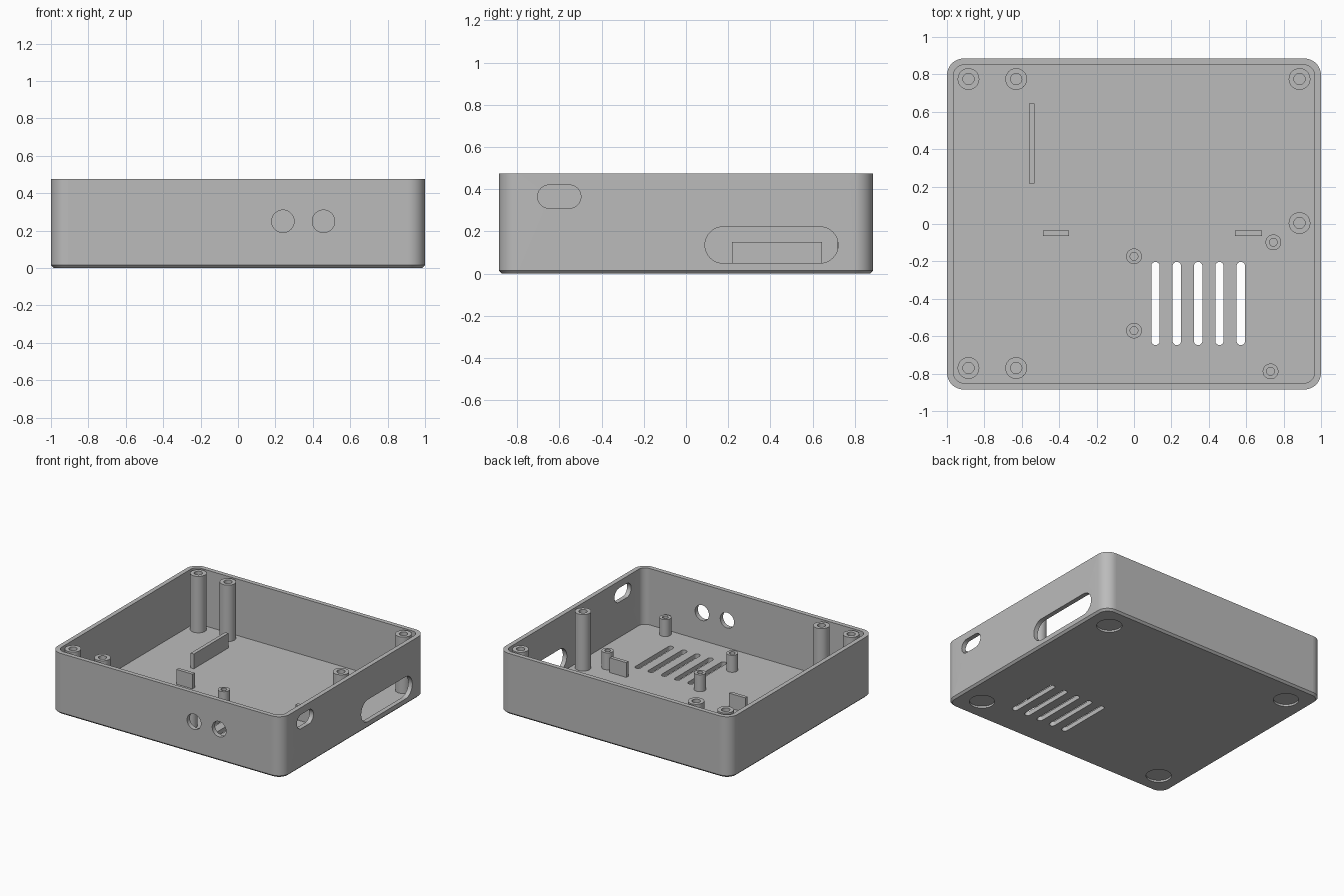
import bpy, bmesh
from math import sin, cos, pi

cube = bpy.data.objects.get("Cube")
if cube:
    bpy.data.objects.remove(cube, do_unlink=True)

HX, HY, TOP = 1.0, 0.885, 0.475     # half sizes and height of the case
WALL, CHAMFER = 0.035, 0.015
FLOOR = 0.035

grey = bpy.data.materials.new("plain grey")
grey.use_nodes = True
grey.diffuse_color = (0.5, 0.5, 0.5, 1)
grey.node_tree.nodes["Principled BSDF"].inputs["Base Color"].default_value = (0.5, 0.5, 0.5, 1)


def outline(hu, hv, r, seg=12, cu=0.0, cv=0.0):
    """Rounded rectangle (a circle when both half sizes equal r)."""
    pts = []
    for q, (su, sv) in enumerate([(1, 1), (-1, 1), (-1, -1), (1, -1)]):
        for i in range(seg + 1):
            a = (q + i / seg) * pi / 2
            p = (cu + su * (hu - r) + r * cos(a), cv + sv * (hv - r) + r * sin(a))
            if not pts or abs(p[0] - pts[-1][0]) + abs(p[1] - pts[-1][1]) > 1e-6:
                pts.append(p)
    if abs(pts[0][0] - pts[-1][0]) + abs(pts[0][1] - pts[-1][1]) < 1e-6:
        pts.pop()
    return pts


def loft(bm, rings):
    """Skin a list of equal-length 3D rings and cap both ends."""
    loops = [[bm.verts.new(p) for p in ring] for ring in rings]
    for a, b in zip(loops, loops[1:]):
        for i in range(len(a)):
            j = (i + 1) % len(a)
            bm.faces.new((a[i], a[j], b[j], b[i]))
    bm.faces.new(loops[0][::-1])
    bm.faces.new(loops[-1])


def at_z(pts, z):
    return [(u, v, z) for u, v in pts]


def make_object(name, bm):
    bmesh.ops.recalc_face_normals(bm, faces=bm.faces[:])
    mesh = bpy.data.meshes.new(name)
    bm.to_mesh(mesh)
    bm.free()
    mesh.materials.append(grey)
    obj = bpy.data.objects.new(name, mesh)
    bpy.context.collection.objects.link(obj)
    return obj


def smooth(obj):
    bpy.ops.object.select_all(action='DESELECT')
    obj.select_set(True)
    bpy.context.view_layer.objects.active = obj
    bpy.ops.object.shade_smooth_by_angle(angle=pi / 6)
    for p in obj.data.polygons:          # keep broad panels truly flat
        if p.area > 0.05:
            p.use_smooth = False


# Open case: chamfered base, outer wall, rim, inner wall, floor
bm = bmesh.new()
inner = outline(HX - WALL, HY - WALL, 0.055)
outer = outline(HX, HY, 0.09)
loft(bm, [at_z(outline(HX - CHAMFER, HY - CHAMFER, 0.075), 0), at_z(outer, CHAMFER),
          at_z(outer, TOP), at_z(inner, TOP), at_z(inner, FLOOR)])
case = make_object("case_shell", bm)

# One cutter holding every opening
bm = bmesh.new()
for i in range(5):                       # floor vents
    slot = outline(0.0225, 0.2225, 0.0225, 8, 0.115 + i * 0.114, -0.425)
    loft(bm, [at_z(slot, -0.1), at_z(slot, 0.1)])
for sx in (-1, 1):                       # foot recesses
    for sy in (-1, 1):
        disc = outline(0.09, 0.09, 0.09, 12, sx * 0.815, sy * 0.70)
        loft(bm, [at_z(disc, -0.1), at_z(disc, 0.015)])
for x in (0.24, 0.457):                  # round front holes
    hole = outline(0.06, 0.06, 0.06, 12, x, 0.25)
    loft(bm, [[(u, y, v) for u, v in hole] for y in (-HY - 0.1, -HY + 0.08)])
for hy, hz, cy, cz in [(0.1025, 0.055, -0.6, 0.365), (0.315, 0.086, 0.405, 0.136)]:
    port = outline(hy, hz, hz, 12, cy, cz)    # side ports
    loft(bm, [[(x, u, v) for u, v in port] for x in (HX - 0.08, HX + 0.1)])
cutter = make_object("opening_cutter", bm)
cutter.hide_render = True

cut = case.modifiers.new("openings", 'BOOLEAN')
cut.operation, cut.solver, cut.object = 'DIFFERENCE', 'EXACT', cutter
bpy.context.view_layer.update()
result = bpy.data.meshes.new_from_object(
    case.evaluated_get(bpy.context.evaluated_depsgraph_get()))
case.modifiers.clear()
case.data = result
bpy.data.objects.remove(cutter, do_unlink=True)
smooth(case)


# Hollow screw posts
def post(name, x, y, r, bore, top):
    bm = bmesh.new()
    ring_out = outline(r, r, r, 8, x, y)
    ring_in = outline(bore, bore, bore, 8, x, y)
    loft(bm, [at_z(ring_out, FLOOR - 0.005), at_z(ring_out, top),
              at_z(ring_in, top), at_z(ring_in, FLOOR + 0.003)])
    smooth(make_object(name, bm))


for i, (x, y) in enumerate([(-0.885, 0.775), (-0.63, 0.775), (0.885, 0.775),
                            (0.885, 0.005), (-0.885, -0.77), (-0.63, -0.77)]):
    post(f"lid_post_{i + 1}", x, y, 0.058, 0.03, TOP)
for i, (x, y) in enumerate([(0, -0.173), (0, -0.57), (0.745, -0.098), (0.73, -0.788)]):
    post(f"board_post_{i + 1}", x, y, 0.042, 0.021, 0.167)

# Upright ribs on the floor
for name, x, y, hx, hy in [("long_rib", -0.547, 0.43, 0.014, 0.213),
                           ("right_rib", -0.417, -0.05, 0.07, 0.014),
                           ("left_rib", 0.612, -0.05, 0.072, 0.014)]:
    bm = bmesh.new()
    foot = [(x - hx, y - hy), (x + hx, y - hy), (x + hx, y + hy), (x - hx, y + hy)]
    loft(bm, [at_z(foot, FLOOR - 0.005), at_z(foot, 0.15)])
    make_object(name, bm)
